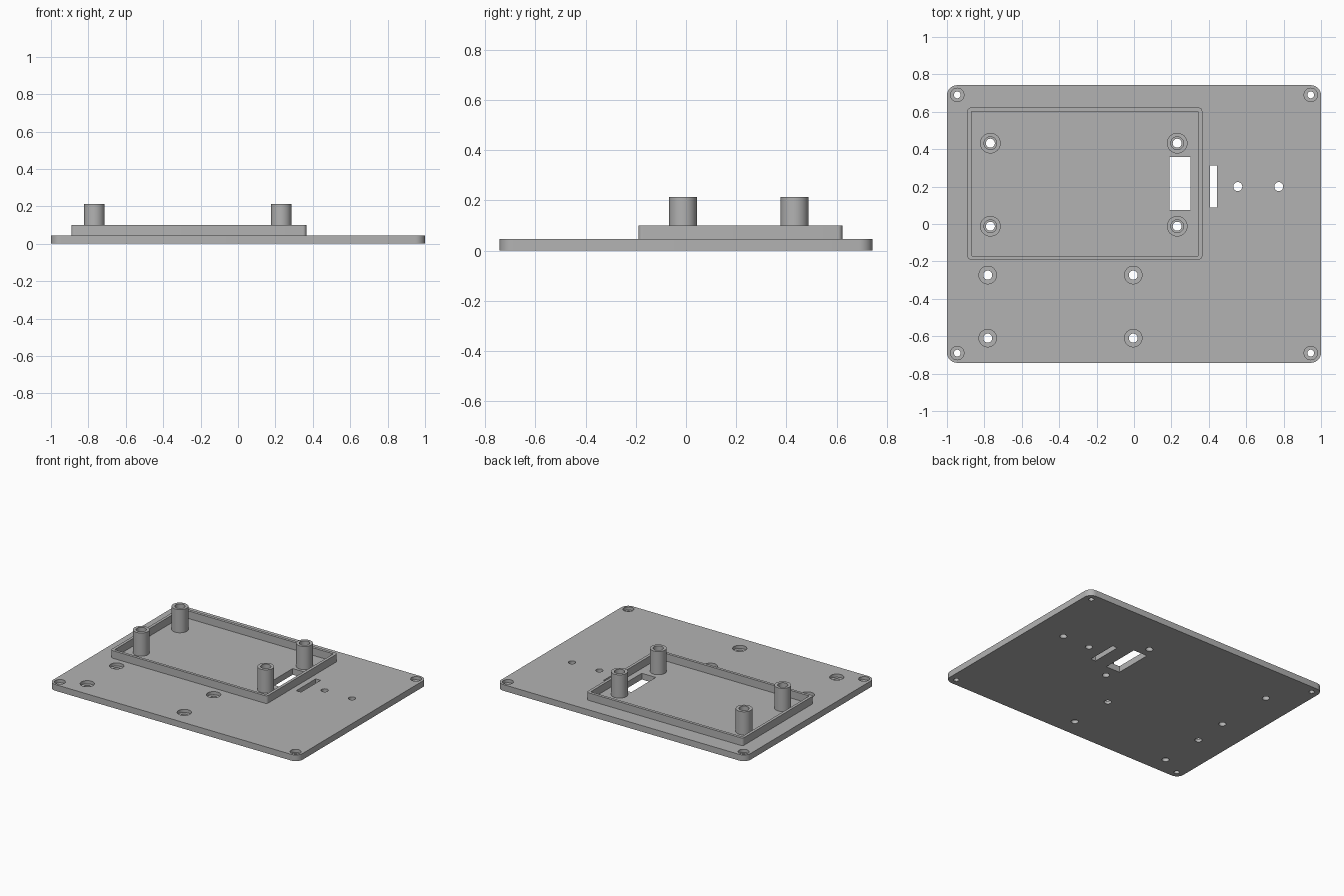
import bpy, bmesh
from math import pi, cos, sin

if "Cube" in bpy.data.objects:
    bpy.data.objects.remove(bpy.data.objects["Cube"], do_unlink=True)

PLATE_TOP, FRAME_TOP, POST_TOP = 0.045, 0.1, 0.213
SEG = 40

grey = bpy.data.materials.new("light grey plastic")
grey.use_nodes = True
colour = (0.45, 0.45, 0.45, 1)
grey.diffuse_color = colour
grey.node_tree.nodes["Principled BSDF"].inputs["Base Color"].default_value = colour


def finish(name, bm):
    bmesh.ops.recalc_face_normals(bm, faces=bm.faces)
    mesh = bpy.data.meshes.new(name)
    bm.to_mesh(mesh)
    bm.free()
    ob = bpy.data.objects.new(name, mesh)
    bpy.context.collection.objects.link(ob)
    mesh.materials.append(grey)
    return ob


def smooth(ob):
    bpy.ops.object.select_all(action='DESELECT')
    ob.select_set(True)
    bpy.context.view_layer.objects.active = ob
    bpy.ops.object.shade_smooth_by_angle(angle=pi / 6)


def circle(x, y, r):
    return [(x + r * cos(2 * pi * i / SEG), y + r * sin(2 * pi * i / SEG)) for i in range(SEG)]


def rounded_rect(x0, x1, y0, y1, r, steps=8):
    corners = [(x1 - r, y1 - r), (x0 + r, y1 - r), (x0 + r, y0 + r), (x1 - r, y0 + r)]
    return [(cx + r * cos(a), cy + r * sin(a))
            for k, (cx, cy) in enumerate(corners)
            for a in [(k + i / steps) * pi / 2 for i in range(steps + 1)]]


def rect(x0, x1, y0, y1):
    return [(x0, y0), (x1, y0), (x1, y1), (x0, y1)]


def prism(bm, outline, z0, z1):
    low, high = ([bm.verts.new((x, y, z)) for x, y in outline] for z in (z0, z1))
    bm.faces.new(low[::-1])
    bm.faces.new(high)
    for i in range(len(low)):
        j = (i + 1) % len(low)
        bm.faces.new((low[i], low[j], high[j], high[i]))


def ring_solid(bm, loops):
    # closed skin through successive outlines, last joined to first
    rings = [[bm.verts.new(p) for p in loop] for loop in loops]
    for a, b in zip(rings, rings[1:] + rings[:1]):
        for i in range(len(a)):
            j = (i + 1) % len(a)
            bm.faces.new((a[i], a[j], b[j], b[i]))


def cut(ob, outlines, z0, z1):
    bm = bmesh.new()
    for outline in outlines:
        prism(bm, outline, z0, z1)
    cutter = finish("cutter", bm)
    cutter.hide_render = True
    mod = ob.modifiers.new("cut", 'BOOLEAN')
    mod.operation, mod.solver, mod.object = 'DIFFERENCE', 'EXACT', cutter
    bpy.context.view_layer.objects.active = ob
    bpy.ops.object.modifier_apply(modifier=mod.name)
    bpy.data.objects.remove(cutter, do_unlink=True)


# Hole positions
corners = [(x, y) for x in (-0.945, 0.945) for y in (-0.69, 0.69)]
mounts = [(x, y) for x in (-0.782, -0.004) for y in (-0.61, -0.273)]
posts = [(x, y) for x in (-0.768, 0.231) for y in (-0.012, 0.432)]
lights = [(0.555, 0.2), (0.774, 0.2)]

# Base plate with counterbored screw holes, window, slot and light holes
bm = bmesh.new()
prism(bm, rounded_rect(-1, 1, -0.742, 0.742, 0.054), 0, PLATE_TOP)
plate = finish("base_plate", bm)
cut(plate, [circle(*p, 0.036) for p in corners] + [circle(*p, 0.047) for p in mounts], 0.022, 0.1)
cut(plate, [circle(*p, 0.018) for p in corners]
    + [circle(*p, 0.024) for p in mounts + posts + lights]
    + [rect(0.189, 0.301, 0.076, 0.357), rect(0.405, 0.444, 0.088, 0.312)], -0.1, 0.2)
smooth(plate)

# Raised frame wall
outer = rounded_rect(-0.891, 0.365, -0.19, 0.622, 0.018)
inner = rounded_rect(-0.87, 0.344, -0.17, 0.601, 0.004)
bm = bmesh.new()
ring_solid(bm, [[(x, y, z) for x, y in outline] for outline, z in (
    (outer, PLATE_TOP), (outer, FRAME_TOP), (inner, FRAME_TOP), (inner, PLATE_TOP))])
smooth(finish("frame_wall", bm))

# Stand-off posts with stepped bores
for n, (px, py) in enumerate(posts):
    bm = bmesh.new()
    ring_solid(bm, [[(x, y, z) for x, y in circle(px, py, r)] for r, z in (
        (0.055, PLATE_TOP), (0.055, POST_TOP), (0.034, POST_TOP),
        (0.034, 0.12), (0.024, 0.12), (0.024, PLATE_TOP))])
    smooth(finish(f"standoff_post_{n + 1}", bm))
